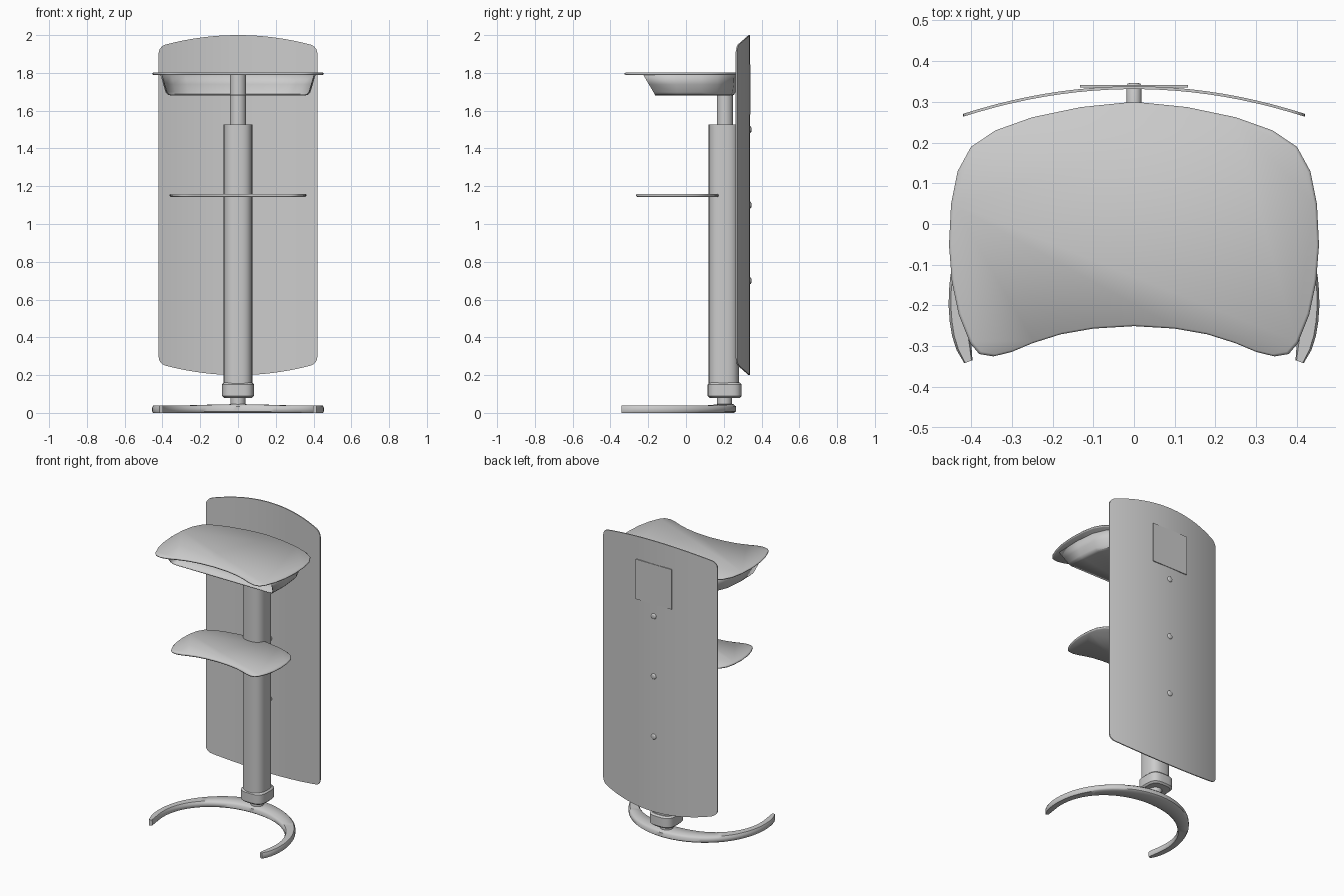
import bpy, bmesh, math
from mathutils import Vector

cube = bpy.data.objects.get("Cube")
if cube:
    bpy.data.objects.remove(cube)

grey = bpy.data.materials.new("light_grey")
grey.use_nodes = True
GREY = (0.6, 0.6, 0.6, 1)
grey.diffuse_color = GREY
grey.node_tree.nodes["Principled BSDF"].inputs["Base Color"].default_value = GREY


def finish(name, bm, angle=40):
    bmesh.ops.recalc_face_normals(bm, faces=bm.faces)
    mesh = bpy.data.meshes.new(name)
    bm.to_mesh(mesh)
    bm.free()
    mesh.materials.append(grey)
    ob = bpy.data.objects.new(name, mesh)
    bpy.context.collection.objects.link(ob)
    bpy.ops.object.select_all(action='DESELECT')
    ob.select_set(True)
    bpy.context.view_layer.objects.active = ob
    bpy.ops.object.shade_smooth_by_angle(angle=math.radians(angle))
    return ob


def loft(name, rings, closed=True, caps=(True, True), angle=40):
    """Skin a list of equal-length point rings."""
    bm = bmesh.new()
    rows = [[bm.verts.new(p) for p in ring] for ring in rings]
    n = len(rows[0])
    for a, b in zip(rows, rows[1:]):
        for i in range(n if closed else n - 1):
            j = (i + 1) % n
            bm.faces.new((a[i], a[j], b[j], b[i]))
    for row, cap in zip((rows[0], rows[-1]), caps):
        if cap:
            bm.faces.new(row)
    return finish(name, bm, angle)


def mirrored(half):
    """Half outline from front centre to back centre, completed across x."""
    return half + [(-x, y) for x, y in reversed(half[1:-1])]


# Kidney-shaped board shared by the desk top and the lower shelf
BOARD = mirrored([(0, -.248), (.1, -.254), (.18, -.268), (.25, -.29), (.3, -.311),
                  (.345, -.322), (.38, -.316), (.402, -.29), (.43, -.22), (.447, -.14),
                  (.454, -.05), (.449, .05), (.433, .13), (.4, .19), (.34, .23),
                  (.25, .262), (.13, .287), (0, .3)])


def board(name, z0, z1, half_width, front, back):
    def ring(z, inset):
        pts = []
        for x, y in BOARD:
            px = x / .454 * (half_width - inset)
            t = (y + .322) / .622
            pts.append((px, front + inset + t * (back - front - 2 * inset), z))
        return pts
    h = z1 - z0
    return loft(name, [ring(z0, .006), ring(z0 + h * .35, 0),
                       ring(z0 + h * .65, 0), ring(z1, .006)], angle=60)


board("desk_top", 1.788, 1.803, .454, -.325, .3)
board("shelf", 1.143, 1.16, .363, -.265, .18)

# Open-fronted tray under the desk top
TRAY = [(.4, -.225), (.405, -.05), (.392, .08), (.355, .165), (.28, .215), (.15, .25), (0, .265)]
TRAY += [(-x, y) for x, y in reversed(TRAY[:-1])]


def tray_ring(z, sx, front, sy):
    return [(x * sx, front if y < -.2 else y * sy, z) for x, y in TRAY]


tray = loft("tray", [tray_ring(1.789, 1, -.225, 1), tray_ring(1.74, .965, -.196, .99),
                     tray_ring(1.7, .935, -.172, .97), tray_ring(1.688, .91, -.165, .95),
                     tray_ring(1.685, .87, -.163, .91)], closed=False, caps=(False, True))
solid = tray.modifiers.new("thickness", 'SOLIDIFY')
solid.thickness = .005
solid.offset = -1


# Telescopic column
def column(name, z0, z1, rx, ry, y, power=1.0, bevel=.004):
    def ring(z, inset):
        pts = []
        for i in range(40):
            c, s = math.cos(i * math.tau / 40), math.sin(i * math.tau / 40)
            pts.append((math.copysign(abs(c) ** power, c) * (rx - inset),
                        y + math.copysign(abs(s) ** power, s) * (ry - inset), z))
        return pts
    return loft(name, [ring(z0, bevel), ring(z0 + bevel, 0), ring(z1 - bevel, 0), ring(z1, bevel)])


column("stem", .03, .09, .04, .04, .203)
column("collar", .08, .16, .085, .09, .205, .6, .01)
column("lower_column", .15, 1.528, .076, .08, .2, .75, .002)
column("upper_column", 1.5, 1.795, .043, .043, .206)

# Crescent foot: wide at the back, tapering to rounded tips
foot = []
N = 48
for i in range(N + 1):
    a = math.radians(-20 + 220 * i / N)
    mid = max(0, math.sin(a))
    width = .045 + .07 * mid ** 2
    tip = min(1, min(i, N - i) / 3 + .12)
    half = width / 2 * math.sqrt(tip * (2 - tip))
    rad = .455 - width / 2
    top = .038 + .008 * mid ** 6
    section = []
    for off, z in ((-1, .008), (-.8, 0), (.8, 0), (1, .008),
                   (1, top - .012), (.75, top), (-.75, top), (-1, top - .012)):
        r = rad + off * half
        section.append((r * math.cos(a), -.19 + r * math.sin(a), z))
    foot.append(section)
loft("foot", foot, angle=50)

# Curved back panel with bowed ends and rounded corners
HALF, SAG, THICK, CORNER = .42, .068, .007, .035


def panel_y(x):
    return .331 - SAG * (x / HALF) ** 2


def panel_end(x):
    rise = .06 * (1 - (x / HALF) ** 2)
    d = max(0, abs(x) - (HALF - CORNER))
    return .84 + rise - (CORNER - math.sqrt(max(0, CORNER ** 2 - d ** 2)))


xs = [-.42, -.418, -.413, -.405, -.395] + [-.38 + .04 * i for i in range(20)] \
    + [.395, .405, .413, .418, .42]
sections = []
for x in xs:
    e, y = panel_end(x), panel_y(x)
    sections.append([(x, y, 1.1 - e), (x, y, 1.1 + e),
                     (x, y + THICK, 1.1 + e), (x, y + THICK, 1.1 - e)])
loft("back_panel", sections)

# Square plate on the back of the panel
bm = bmesh.new()
bmesh.ops.create_cube(bm, size=1)
bmesh.ops.scale(bm, vec=Vector((.265, .006, .265)), verts=bm.verts)
bmesh.ops.translate(bm, vec=Vector((0, .338, 1.713)), verts=bm.verts)
finish("back_plate", bm)

# Bolts holding the panel to the column
for n, z in enumerate((.7, 1.1, 1.5)):
    rings = []
    for y, r in ((.25, .018), (.34, .018), (.344, .016), (.346, .01)):
        rings.append([(r * math.cos(t * math.tau / 20), y, z + r * math.sin(t * math.tau / 20))
                      for t in range(20)])
    loft(f"panel_bolt_{n + 1}", rings, angle=60)
